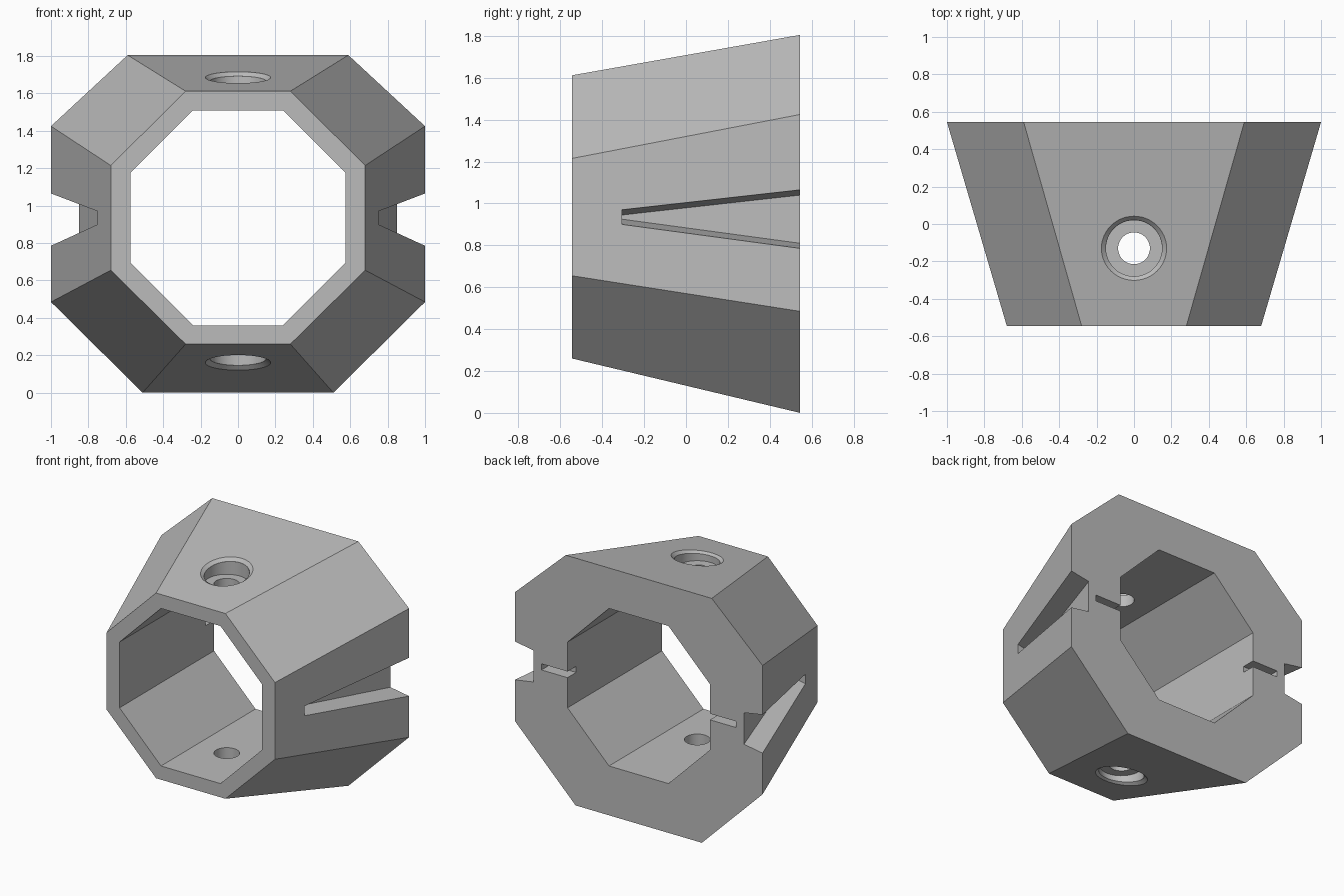
import bpy, bmesh, math
from mathutils import Matrix, Vector

if "Cube" in bpy.data.objects:
    bpy.data.objects.remove(bpy.data.objects["Cube"], do_unlink=True)

FRONT, BACK = -0.545, 0.545

grey = bpy.data.materials.new("plain_grey")
grey.use_nodes = True
grey.diffuse_color = (0.5, 0.5, 0.5, 1)
grey.node_tree.nodes["Principled BSDF"].inputs["Base Color"].default_value = (0.5, 0.5, 0.5, 1)


def make_object(name, bm):
    bmesh.ops.recalc_face_normals(bm, faces=bm.faces)
    mesh = bpy.data.meshes.new(name)
    bm.to_mesh(mesh)
    bm.free()
    mesh.materials.append(grey)
    obj = bpy.data.objects.new(name, mesh)
    bpy.context.collection.objects.link(obj)
    return obj


def octagon(half, y):
    """Mirror the right half of an (x, z) outline into a full ring."""
    ring = half + [(-x, z) for x, z in reversed(half)]
    return [Vector((x, y, z)) for x, z in ring]


def bridge(bm, a, b):
    n = len(a)
    for i in range(n):
        j = (i + 1) % n
        bm.faces.new((a[i], a[j], b[j], b[i]))


def loft(name, first, last):
    bm = bmesh.new()
    a, b = ([bm.verts.new(p) for p in ring] for ring in (first, last))
    bridge(bm, a, b)
    bm.faces.new(a)
    bm.faces.new(b)
    return make_object(name, bm)


def cut(target, cutter):
    mod = target.modifiers.new("cut", 'BOOLEAN')
    mod.operation = 'DIFFERENCE'
    mod.solver = 'EXACT'
    mod.object = cutter
    bpy.context.view_layer.objects.active = target
    bpy.ops.object.modifier_apply(modifier=mod.name)
    bpy.data.objects.remove(cutter, do_unlink=True)


def cone(name, centre, r_low, r_high, depth, tilt=0.0):
    bm = bmesh.new()
    bmesh.ops.create_cone(bm, cap_ends=True, segments=48, radius1=r_low, radius2=r_high,
                          depth=depth,
                          matrix=Matrix.Translation(centre) @ Matrix.Rotation(tilt, 4, 'X'))
    return make_object(name, bm)


def box(name, low, high):
    bm = bmesh.new()
    low, high = Vector(low), Vector(high)
    bmesh.ops.create_cube(bm, size=1, matrix=Matrix.Translation((low + high) / 2)
                          @ Matrix.Diagonal((*(high - low), 1)))
    return make_object(name, bm)


# Flared octagonal sleeve with a straight octagonal bore
front_half = [(0.28, 0.26), (0.68, 0.655), (0.68, 1.215), (0.28, 1.612)]
back_half = [(0.51, 0.0), (1.0, 0.485), (1.0, 1.425), (0.59, 1.805)]
bore_half = [(0.24, 0.36), (0.575, 0.695), (0.575, 1.175), (0.24, 1.51)]
bm = bmesh.new()
rings = [[bm.verts.new(p) for p in octagon(half, y)] for half, y in
         ((front_half, FRONT), (back_half, BACK), (bore_half, BACK), (bore_half, FRONT))]
for i in range(4):
    bridge(bm, rings[i], rings[(i + 1) % 4])
sleeve = make_object("octagonal_sleeve", bm)


# Widening side grooves
def groove_ring(side, y, floor, skin, low, high, lip=0.025):
    reach = 1.5
    xo = floor + (skin - floor) * reach
    flare = lip * (reach - 1)
    pts = [(floor, low + lip), (xo, low - flare), (xo, high + flare), (floor, high - lip)]
    return [Vector((side * x, y, z)) for x, z in pts]


for side in (-1, 1):
    start = groove_ring(side, -0.305, 0.63, 0.75, 0.90, 0.97)
    end = groove_ring(side, BACK, 0.85, 1.0, 0.785, 1.065)
    end = [e + (e - s) * 0.1 for s, e in zip(start, end)]
    cut(sleeve, loft("groove_cutter", start, end))

    # Shallow slit beside the bore on the rear face
    xs = sorted((side * 0.5, side * 0.785))
    cut(sleeve, box("slit_cutter", (xs[0], BACK - 0.1, 0.915), (xs[1], BACK + 0.1, 0.96)))

# Vertical screw holes with counterbores and chamfered rims
HOLE_Y = -0.13
for up, skin, seat, slope in ((1, 1.686, 1.595, 0.177), (-1, 0.161, 0.25, -0.235)):
    cut(sleeve, cone("bore_cutter", (0, HOLE_Y, seat), 0.085, 0.085, 0.4))
    cut(sleeve, cone("counterbore_cutter", (0, HOLE_Y, seat + up * 0.2), 0.15, 0.15, 0.4))
    low, high = (0.15, 0.2) if up > 0 else (0.2, 0.15)
    cut(sleeve, cone("rim_cutter", (0, HOLE_Y, skin), low, high, 0.04, math.atan(slope)))

# Flat faces with smooth hole walls
bpy.ops.object.select_all(action='DESELECT')
sleeve.select_set(True)
bpy.context.view_layer.objects.active = sleeve
bpy.ops.object.shade_smooth_by_angle(angle=math.radians(25))
